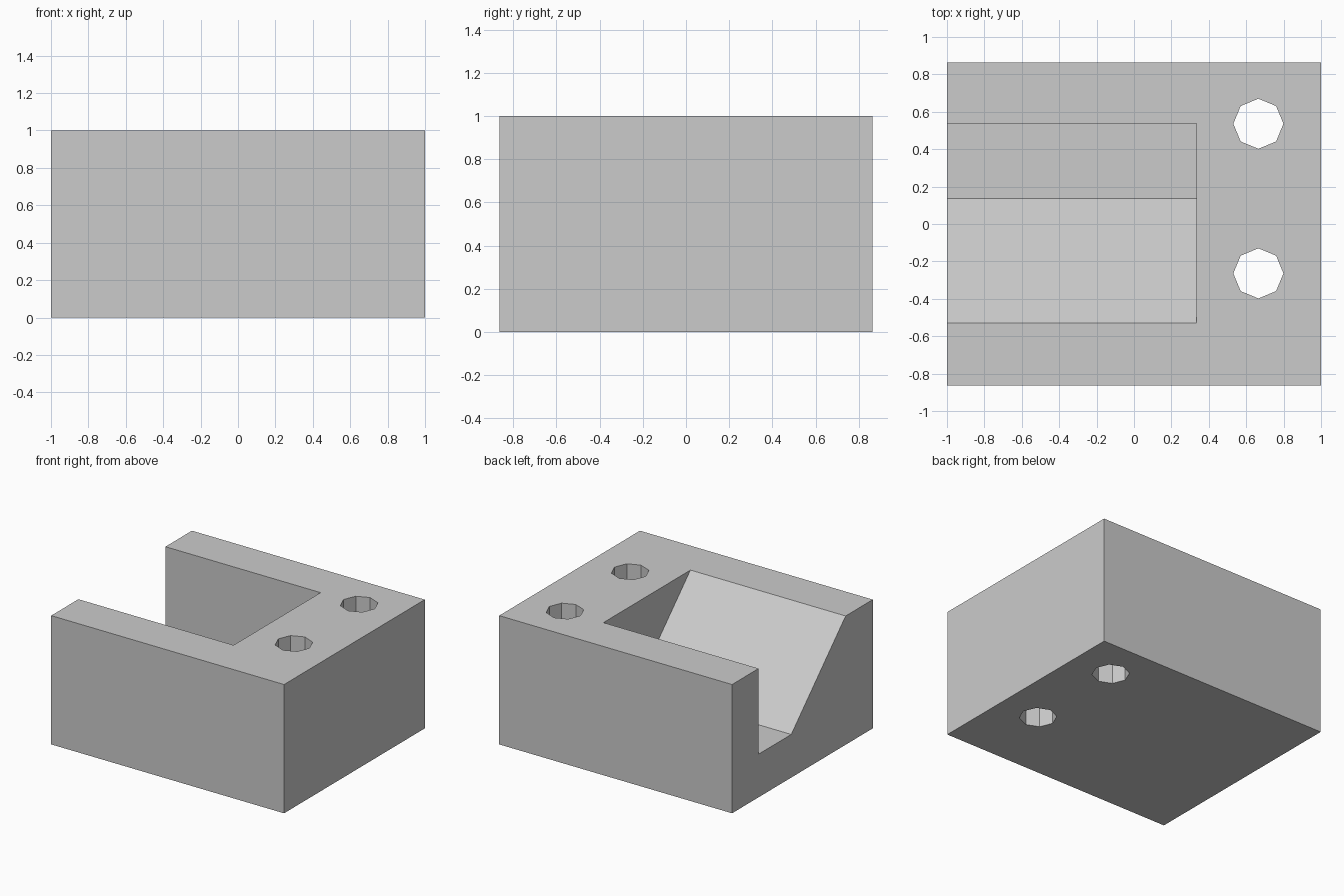
import bpy
import bmesh
from math import tau, cos, sin

cube = bpy.data.objects.get("Cube")
if cube:
    bpy.data.objects.remove(cube, do_unlink=True)

grey = bpy.data.materials.new("plain grey")
grey.use_nodes = True
colour = (0.6, 0.6, 0.6, 1)
grey.diffuse_color = colour
grey.node_tree.nodes["Principled BSDF"].inputs["Base Color"].default_value = colour


def prism(name, outline, sweep):
    """Extrude a closed outline of 3D points along a vector."""
    bm = bmesh.new()
    face = bm.faces.new([bm.verts.new(p) for p in outline])
    grown = bmesh.ops.extrude_face_region(bm, geom=[face])
    moved = [g for g in grown["geom"] if isinstance(g, bmesh.types.BMVert)]
    bmesh.ops.translate(bm, verts=moved, vec=sweep)
    bmesh.ops.recalc_face_normals(bm, faces=bm.faces)
    mesh = bpy.data.meshes.new(name)
    bm.to_mesh(mesh)
    bm.free()
    mesh.materials.append(grey)
    obj = bpy.data.objects.new(name, mesh)
    bpy.context.collection.objects.link(obj)
    return obj


# Solid block
W, D, H = 1.0, 0.863, 1.0
block = prism("block", [(-W, -D, 0), (W, -D, 0), (W, D, 0), (-W, D, 0)], (0, 0, H))

# Pocket open to the right side, with a sloped front wall; it overshoots the block
front, toe, back, floor, end = -0.53, 0.137, 0.538, 0.335, 0.333
over = 0.2
lip = front - over * (toe - front) / (H - floor)
section = [(lip, H + over), (toe, floor), (back, floor), (back, H + over)]
cutters = [prism("pocket_cutter", [(-W - over, y, z) for y, z in section],
                 (W + over + end, 0, 0))]

# Two eight-sided through holes
for y in (0.536, -0.264):
    ring = [(0.665 + 0.134 * cos(tau * i / 8), y + 0.134 * sin(tau * i / 8), -over)
            for i in range(8)]
    cutters.append(prism("hole_cutter", ring, (0, 0, H + 2 * over)))

# Cut the block, then discard the cutters
for cutter in cutters:
    cutter.hide_render = True
    mod = block.modifiers.new(cutter.name, "BOOLEAN")
    mod.operation = "DIFFERENCE"
    mod.solver = "EXACT"
    mod.object = cutter
bpy.context.view_layer.update()
cut = bpy.data.meshes.new_from_object(
    block.evaluated_get(bpy.context.evaluated_depsgraph_get()))
block.modifiers.clear()
block.data = cut
for cutter in cutters:
    bpy.data.objects.remove(cutter, do_unlink=True)
